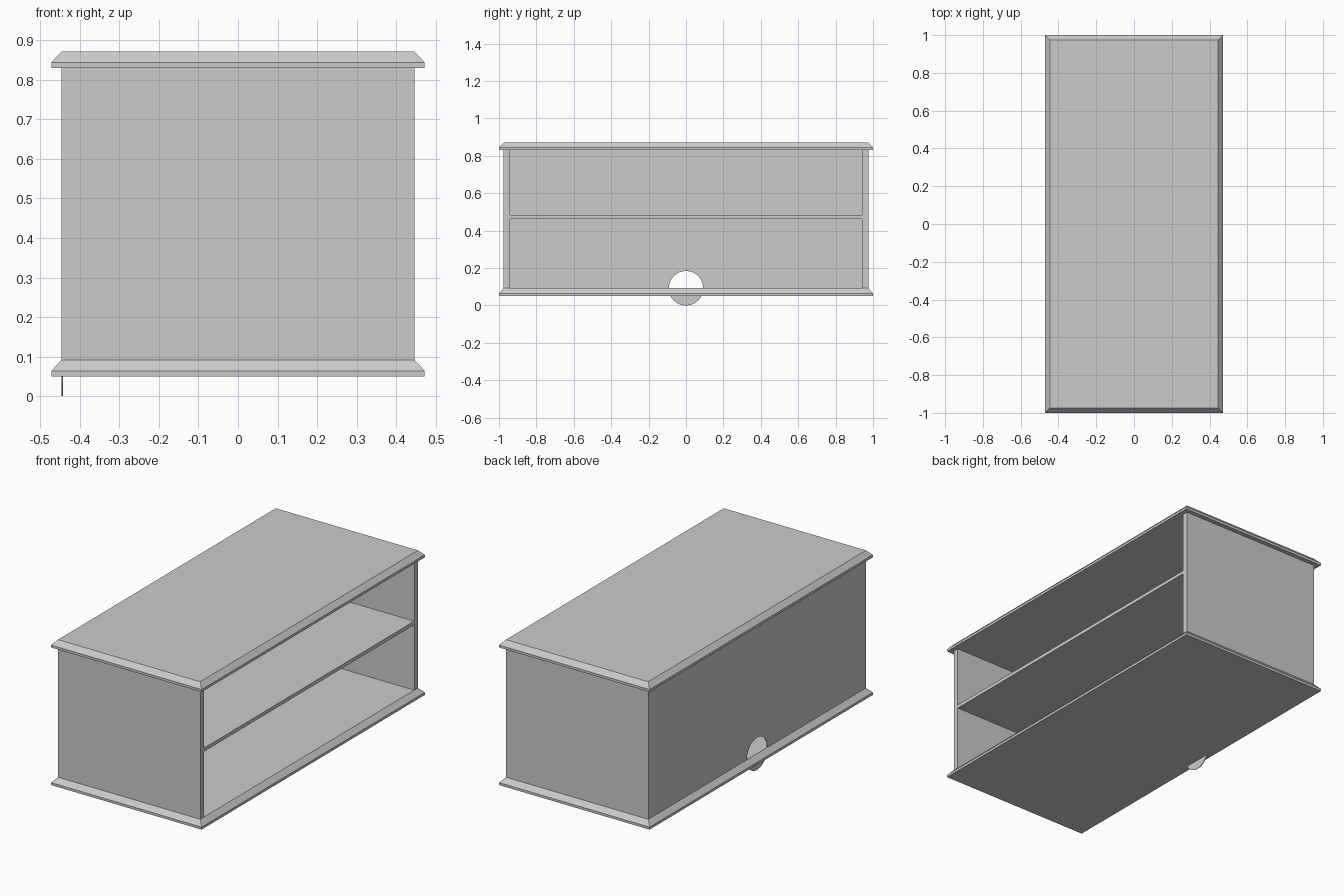
import bpy, bmesh, math

cube = bpy.data.objects.get("Cube")
if cube:
    bpy.data.objects.remove(cube, do_unlink=True)

# Single grey finish
grey = bpy.data.materials.new("light grey")
grey.use_nodes = True
COLOR = (0.6, 0.6, 0.6, 1.0)
grey.diffuse_color = COLOR
grey.node_tree.nodes["Principled BSDF"].inputs["Base Color"].default_value = COLOR


def finish(name, bm):
    bmesh.ops.recalc_face_normals(bm, faces=bm.faces)
    mesh = bpy.data.meshes.new(name)
    bm.to_mesh(mesh)
    bm.free()
    mesh.materials.append(grey)
    obj = bpy.data.objects.new(name, mesh)
    bpy.context.collection.objects.link(obj)
    return obj


def loft(name, sections):
    """Closed solid through stacked rings of matching points."""
    bm = bmesh.new()
    rings = [[bm.verts.new(p) for p in ring] for ring in sections]
    n = len(rings[0])
    for a, b in zip(rings, rings[1:]):
        for i in range(n):
            j = (i + 1) % n
            bm.faces.new((a[i], a[j], b[j], b[i]))
    bm.faces.new(rings[0][::-1])
    bm.faces.new(rings[-1])
    return finish(name, bm)


def rect(x0, x1, y0, y1, z):
    return [(x0, y0, z), (x1, y0, z), (x1, y1, z), (x0, y1, z)]


def box(name, x0, x1, y0, y1, z0, z1):
    return loft(name, [rect(x0, x1, y0, y1, z0), rect(x0, x1, y0, y1, z1)])


def sheet(name, outline, x0, x1):
    """Outline in y and z, extruded along x."""
    return loft(name, [[(x, y, z) for y, z in outline] for x in (x0, x1)])


HX, HY = 0.446, 0.975         # carcass half width and half length
LIP = 0.026                   # overhang of the slabs
WALL = 0.033
BACK = 0.004
FLOOR, CEIL = 0.092, 0.83
HOLE = 0.092                  # cable hole radius

# Base and top slabs with a chamfered upper edge
for name, z in (("base_slab", 0.05), ("top_slab", CEIL)):
    loft(name, [rect(-HX - e, HX + e, -HY - e * 0.96, HY + e * 0.96, z + h)
                for h, e in ((0, LIP), (0.014, LIP), (0.042, 0))])

# End panels
for name, s in (("front_end_panel", -1), ("rear_end_panel", 1)):
    y0, y1 = sorted((s * HY, s * (HY - WALL)))
    box(name, -HX + BACK, HX, y0, y1, FLOOR, CEIL)

# Middle shelf
box("shelf", -HX + BACK, HX, -HY + WALL, HY - WALL, 0.463, 0.483)

# Thin closing panel with a half-round cable hole
STEPS = 32
arc = [(HOLE * math.cos(math.pi * i / STEPS), HOLE * math.sin(math.pi * i / STEPS))
       for i in range(STEPS + 1)]
outline = [(-HY, FLOOR), (-HY, CEIL), (HY, CEIL), (HY, FLOOR)]
outline += [(y, FLOOR + z) for y, z in arc]
sheet("closing_panel", outline, -HX, -HX + BACK)

# Half-round tab hanging below the hole
sheet("lower_tab", [(y, FLOOR - z) for y, z in arc], -HX, -HX + BACK)
